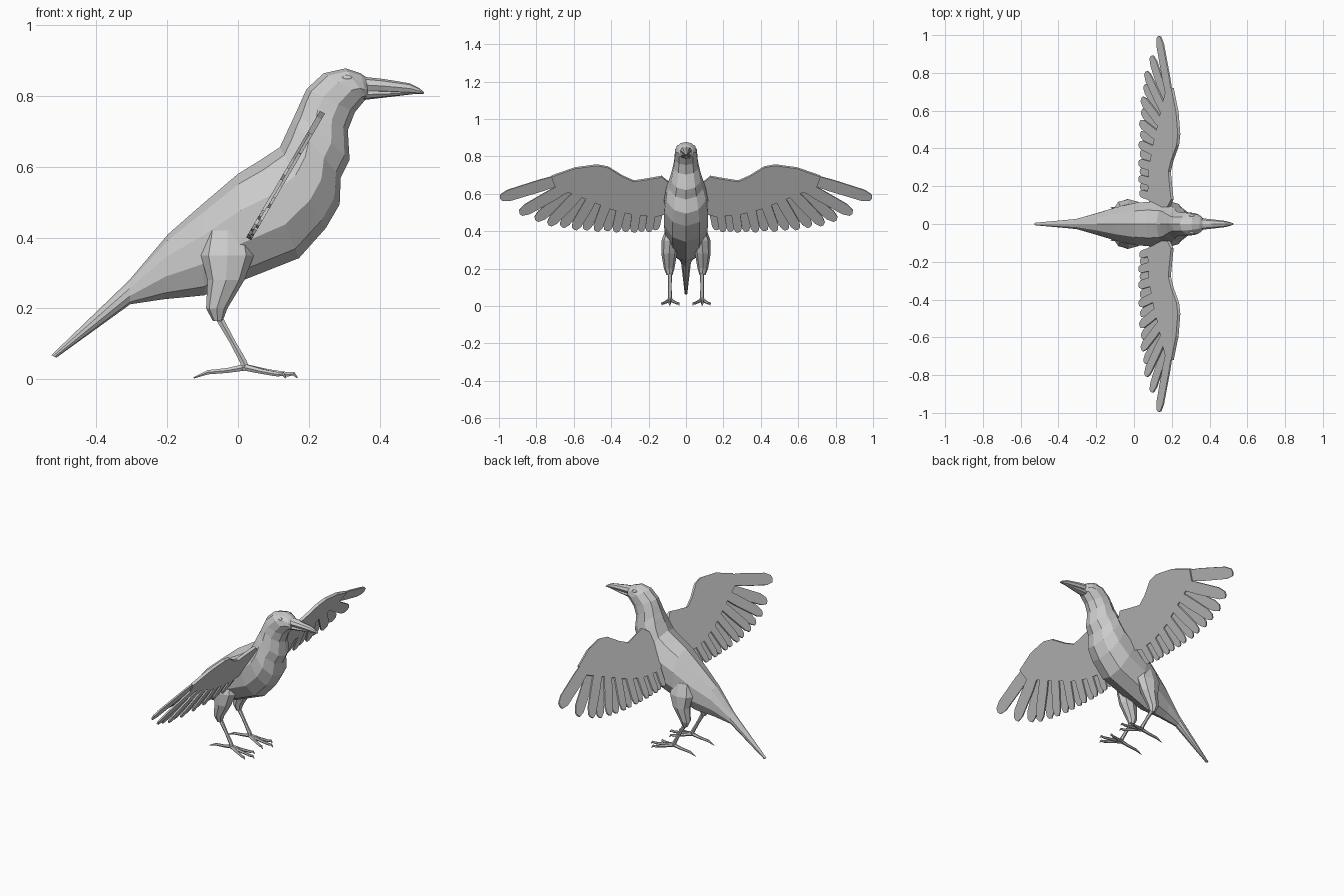
import bpy, math
from mathutils import Vector

if "Cube" in bpy.data.objects:
    bpy.data.objects.remove(bpy.data.objects["Cube"])


def make(name, verts, faces, mirror=False):
    me = bpy.data.meshes.new(name)
    me.from_pydata([tuple(v) for v in verts], [], faces)
    me.update()
    ob = bpy.data.objects.new(name, me)
    bpy.context.collection.objects.link(ob)
    if mirror:
        m = ob.modifiers.new("mirror", 'MIRROR')
        m.use_axis = (False, True, False)
        m.use_clip = False
        m.use_mirror_merge = False
    return ob


def loft(name, rings, mirror=False):
    n = len(rings[0])
    verts = [p for r in rings for p in r]
    faces = [(k*n + i, k*n + (i+1) % n, (k+1)*n + (i+1) % n, (k+1)*n + i)
             for k in range(len(rings)-1) for i in range(n)]
    faces += [tuple(range(n))[::-1], tuple(range((len(rings)-1)*n, len(rings)*n))]
    return make(name, verts, faces, mirror)


def section(xt, zt, xb, zb, w, n=10, y=0.0):
    """Oval ring between a top point and a bottom point, half-width w."""
    c = Vector(((xt+xb)/2, y, (zt+zb)/2))
    h = Vector(((xt-xb)/2, 0, (zt-zb)/2))
    return [c + h*math.cos(a) + Vector((0, w*math.sin(a), 0))
            for a in (2*math.pi*i/n for i in range(n))]


def tube(name, pts, radii, n=6):
    rings = []
    for i, p in enumerate(pts):
        d = Vector(pts[min(i+1, len(pts)-1)]) - Vector(pts[max(i-1, 0)])
        q = d.to_track_quat('Z', 'Y')
        rings.append([Vector(p) + q @ Vector((radii[i]*math.cos(a), radii[i]*math.sin(a), 0))
                      for a in (2*math.pi*k/n for k in range(n))])
    return loft(name, rings, True)


# Body, neck, head and tail in one loft: back point, belly point, half-width
BODY = [(-.527, .068, -.513, .061, .007), (-.307, .280, -.304, .212, .028),
        (-.197, .410, -.210, .226, .058), (-.100, .495, -.096, .237, .092),
        (.000, .580, .020, .282, .118), (.060, .617, .172, .342, .125),
        (.118, .655, .248, .427, .122), (.138, .698, .287, .494, .112),
        (.153, .730, .290, .570, .096), (.164, .754, .315, .620, .084),
        (.180, .790, .310, .703, .070), (.194, .820, .330, .754, .064),
        (.242, .864, .360, .790, .062), (.304, .878, .364, .792, .052),
        (.346, .864, .366, .793, .040), (.362, .853, .368, .795, .030)]
loft("body", [section(*s) for s in BODY])

# Beak halves
loft("upper_beak", [section(*s, n=8) for s in [
    (.345, .855, .345, .808, .032), (.410, .848, .410, .808, .025),
    (.484, .836, .487, .806, .016), (.512, .822, .512, .806, .009),
    (.526, .810, .524, .806, .003)]])
loft("lower_beak", [section(*s, n=8) for s in [
    (.345, .820, .350, .788, .028), (.410, .816, .410, .795, .021),
    (.495, .812, .495, .805, .006)]])

# Eyes
for side, label in ((1, "left"), (-1, "right")):
    bpy.ops.mesh.primitive_uv_sphere_add(segments=8, ring_count=6, radius=1,
                                         location=(.308, side*.043, .851))
    eye = bpy.context.object
    eye.name = label + "_eye"
    eye.scale = (.017, .009, .009)

# Wings lie in one tilted plane; outlines are drawn in (y, z)
NORMAL = Vector((.864, 0, -.504))


def wing_pt(y, z, off):
    return Vector((.026 + (z - .39)/1.714, y, z)) + NORMAL*off


def plate(name, outline, off, thick):
    n = len(outline)
    return loft(name, [[wing_pt(y, z, off - thick/2) for y, z in outline],
                       [wing_pt(y, z, off + thick/2) for y, z in outline]], True)


plate("wing_arm", [(.09, .66), (.13, .693), (.19, .682), (.278, .668), (.34, .695),
                   (.417, .743), (.476, .754), (.594, .738), (.72, .694), (.70, .64),
                   (.60, .60), (.50, .56), (.40, .52), (.28, .49), (.16, .48), (.09, .50)],
      0, .016)


def along(path, t):
    f = t*(len(path)-1)
    i = min(int(f), len(path)-2)
    return Vector(path[i]).lerp(Vector(path[i+1]), f-i)


# Flight feathers fan from the arm line to the trailing edge
BASES = [(.50, .728), (.47, .715), (.42, .69), (.34, .65), (.24, .63), (.12, .63)]
TIPS = [(.995, .575), (.89, .497), (.805, .458), (.735, .436), (.665, .422), (.60, .412),
        (.54, .406), (.48, .402), (.425, .400), (.375, .398), (.325, .397), (.28, .397),
        (.24, .397), (.20, .400), (.165, .405)]
for i, tip in enumerate(TIPS):
    t = i/(len(TIPS)-1)
    b, e = along(BASES, t), Vector(tip)
    d = e - b
    s = Vector((-d.y, d.x)).normalized()
    w = .031 - .009*t
    shape = [(0, .6), (.55, 1), (.90, .95), (.985, .55), (1, 0)]
    pts = [b + d*u + s*w*v for u, v in shape]
    pts += [b + d*u - s*w*v for u, v in shape[-2::-1]]
    plate("flight_feather_%02d" % (i+1), [(p.x, p.y) for p in pts],
          .004 if i % 2 else -.004, .008)

# Thighs
loft("thigh", [[(x + a*math.cos(k*math.pi/4), y + b*math.sin(k*math.pi/4), z)
                for k in range(8)]
               for x, y, z, a, b in [(-.03, .070, .42, .06, .035), (-.03, .085, .35, .075, .046),
                                     (-.034, .090, .28, .052, .042),
                                     (-.060, .090, .20, .030, .028),
                                     (-.057, .088, .165, .014, .016)]], True)

# Shanks and toes
Y = .086
tube("shank", [(-.060, Y, .185), (-.015, Y, .105), (.015, Y, .05), (.022, Y, .028)],
     [.012, .009, .011, .012])
for name, x, y in (("inner_toe", .135, .037), ("middle_toe", .168, .088), ("outer_toe", .135, .130)):
    p = lambda u, z: (.015 + (x-.015)*u, Y + (y-Y)*u, z)
    tube(name, [p(0, .035), p(.45, .022), p(.82, .014), p(.93, .016), p(1, .004)],
         [.011, .008, .007, .006, .002])
tube("back_toe", [(.025, Y, .035), (-.03, Y, .025), (-.085, Y, .020), (-.125, Y, .004)],
     [.011, .008, .007, .002])
